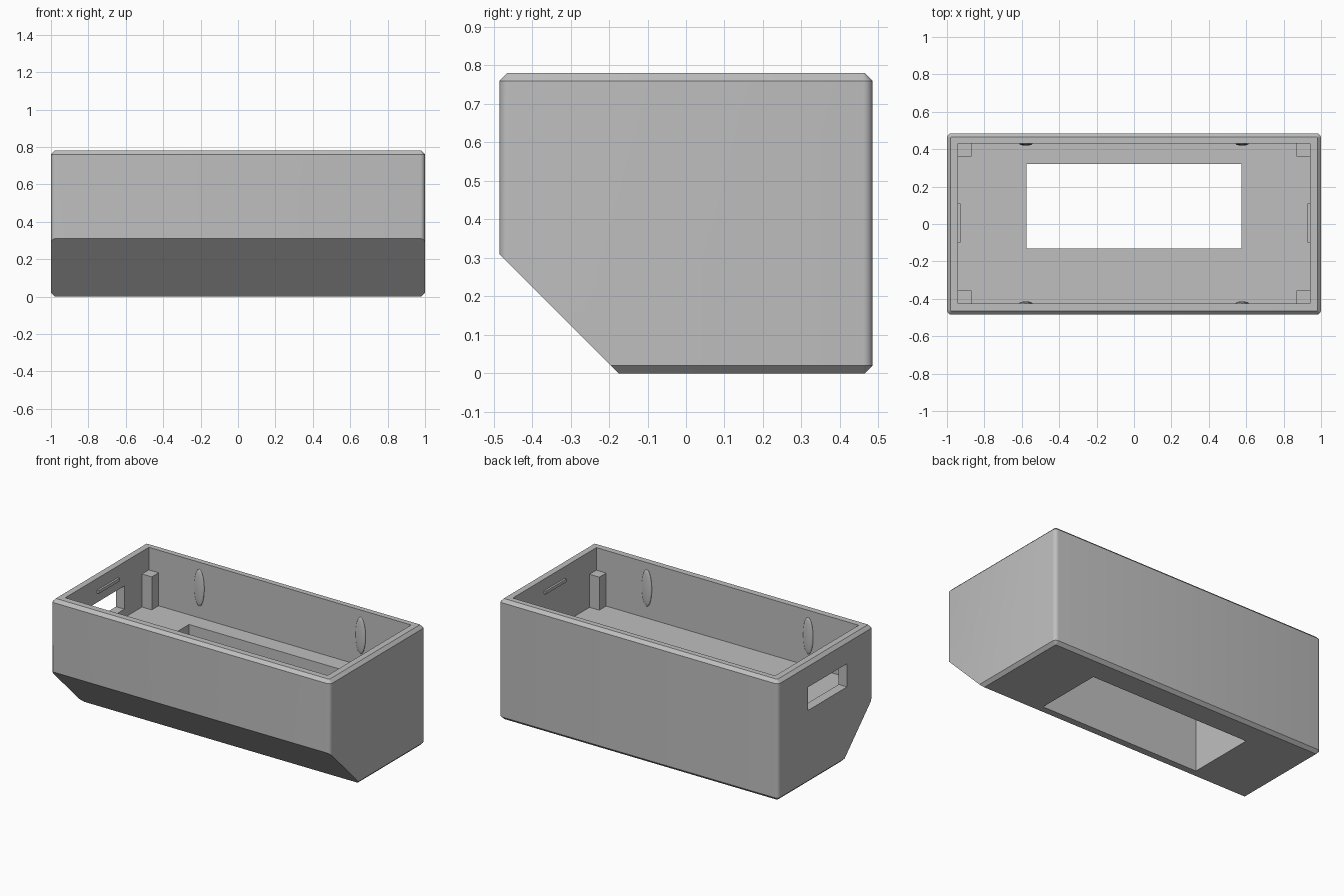
import bpy, bmesh, math
from mathutils import Matrix

old = bpy.data.objects.get("Cube")
if old:
    bpy.data.objects.remove(old)

grey = bpy.data.materials.new("plain grey")
grey.use_nodes = True
COLOUR = (0.52, 0.52, 0.52, 1)
grey.diffuse_color = COLOUR
grey.node_tree.nodes["Principled BSDF"].inputs["Base Color"].default_value = COLOUR


def finish(name, bm):
    """Turn a bmesh into a named object."""
    bmesh.ops.recalc_face_normals(bm, faces=bm.faces)
    mesh = bpy.data.meshes.new(name)
    bm.to_mesh(mesh)
    bm.free()
    mesh.materials.append(grey)
    obj = bpy.data.objects.new(name, mesh)
    bpy.context.collection.objects.link(obj)
    return obj


def box(name, x, y, z, tilt=0):
    """Box from (min, max) ranges, optionally tilted about x."""
    bm = bmesh.new()
    bmesh.ops.create_cube(bm, size=1)
    size = Matrix.Diagonal((x[1] - x[0], y[1] - y[0], z[1] - z[0], 1))
    centre = Matrix.Translation((sum(x) / 2, sum(y) / 2, sum(z) / 2))
    bm.transform(centre @ Matrix.Rotation(tilt, 4, 'X') @ size)
    return finish(name, bm)


def rounded_rect(hx, hy, r, steps=5):
    """Corner points of a rounded rectangle, counter-clockwise."""
    points = []
    for corner, (sx, sy) in enumerate([(1, 1), (-1, 1), (-1, -1), (1, -1)]):
        for i in range(steps + 1):
            a = math.pi / 2 * (corner + i / steps)
            points.append((sx * (hx - r) + r * math.cos(a),
                           sy * (hy - r) + r * math.sin(a)))
    return points


def cut(target, cutter):
    mod = target.modifiers.new("cut", 'BOOLEAN')
    mod.operation = 'DIFFERENCE'
    mod.solver = 'EXACT'
    mod.object = cutter
    cutter.hide_render = True
    bpy.context.view_layer.objects.active = target
    bpy.ops.object.modifier_apply(modifier=mod.name)
    bpy.data.objects.remove(cutter)


# Outer block: rounded upright corners, chamfered top and bottom edges
HX, HY, TOP, CH, FLOOR = 1.0, 0.485, 0.78, 0.02, 0.42
bm = bmesh.new()
rings = []
for z, inset in [(0, CH), (CH, 0), (TOP - CH, 0), (TOP, CH)]:
    outline = rounded_rect(HX - inset, HY - inset, 0.025 - inset)
    rings.append([bm.verts.new((px, py, z)) for px, py in outline])
for low, high in zip(rings, rings[1:]):
    for i in range(len(low)):
        j = (i + 1) % len(low)
        bm.faces.new((low[i], low[j], high[j], high[i]))
bm.faces.new(rings[0])
bm.faces.new(rings[-1])
housing = finish("housing", bm)

# Sloped lower front, tray recess, floor opening and right side window
half = math.sqrt(0.5) / 2
cy, cz = -0.33 - half, 0.155 - half
cut(housing, box("slope_cutter", (-2, 2), (cy - 0.5, cy + 0.5),
                 (cz - 0.5, cz + 0.5), math.radians(45)))
cut(housing, box("recess_cutter", (-0.94, 0.94), (-0.425, 0.43), (FLOOR, 1)))
cut(housing, box("opening_cutter", (-0.575, 0.575), (-0.13, 0.32), (-0.2, 0.6)))
cut(housing, box("window_cutter", (-1.1, -0.9), (-0.22, 0.18), (0.475, 0.625)))
bpy.ops.object.select_all(action='DESELECT')
housing.select_set(True)
bpy.context.view_layer.objects.active = housing
bpy.ops.object.shade_smooth_by_angle(angle=math.radians(25))

for sx, side in [(1, "left"), (-1, "right")]:
    # Snap ridge on the inside of each end wall
    box(side + "_snap_ridge", sorted((sx * 0.927, sx * 0.95)), (-0.1, 0.11), (0.685, 0.705))
    for wall, sy, end in [(-0.425, -1, "front"), (0.43, 1, "back")]:
        # Corner support post
        box(f"{end}_{side}_post", sorted((sx * 0.87, sx * 0.945)),
            sorted((wall - sy * 0.07, wall + sy * 0.005)), (FLOOR - 0.01, 0.634))
        # Slim rounded bump on the long wall
        bm = bmesh.new()
        bmesh.ops.create_uvsphere(bm, u_segments=16, v_segments=10, radius=1)
        bm.transform(Matrix.Translation((sx * 0.578, wall, 0.615))
                     @ Matrix.Diagonal((0.036, 0.011, 0.12, 1)))
        for face in bm.faces:
            face.smooth = True
        finish(f"{end}_{side}_bump", bm)
